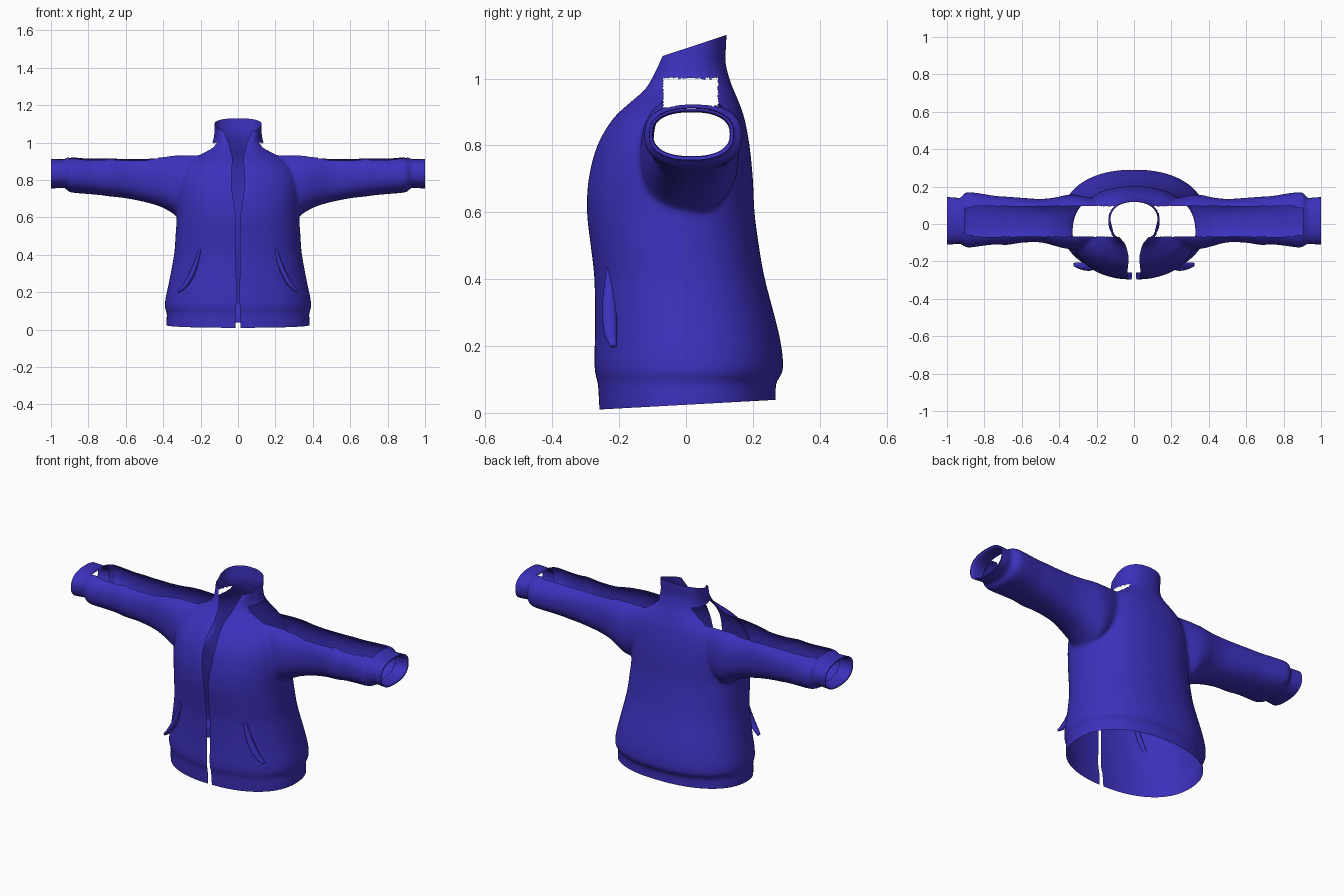
import bpy, bmesh, math
from mathutils import Vector

if "Cube" in bpy.data.objects:
    bpy.data.objects.remove(bpy.data.objects["Cube"], do_unlink=True)

blue = bpy.data.materials.new("blue_fleece")
blue.use_nodes = True
COLOUR = (0.045, 0.03, 0.5, 1)
blue.diffuse_color = COLOUR
blue.node_tree.nodes["Principled BSDF"].inputs["Base Color"].default_value = COLOUR


def smooth_rows(rows, steps=4):
    """Catmull-Rom interpolation between key sections."""
    out = []
    for i in range(len(rows) - 1):
        p0, p1 = Vector(rows[max(i - 1, 0)]), Vector(rows[i])
        p2, p3 = Vector(rows[i + 1]), Vector(rows[min(i + 2, len(rows) - 1)])
        for k in range(steps):
            t = k / steps
            out.append(p1 + (p2 - p0) * t / 2
                       + (p0 * 2 - p1 * 5 + p2 * 4 - p3) * t * t / 2
                       + (p1 * 3 - p0 - p2 * 3 + p3) * t ** 3 / 2)
    return out + [Vector(rows[-1])]


def section(power, n=64):
    """Unit rounded-box outline."""
    pts = []
    for i in range(n):
        a = 2 * math.pi * i / n
        pts.append([math.copysign(abs(v) ** (2 / power), v) for v in (math.cos(a), math.sin(a))])
    return pts


def loft(bm, rings, capped=True):
    loops = [[bm.verts.new(p) for p in ring] for ring in rings]
    for a, b in zip(loops, loops[1:]):
        for i in range(len(a)):
            j = (i + 1) % len(a)
            bm.faces.new((a[i], a[j], b[j], b[i]))
    if capped:
        bm.faces.new(loops[0][::-1])
        bm.faces.new(loops[-1])


def make_object(name, bm):
    mesh = bpy.data.meshes.new(name)
    bm.to_mesh(mesh)
    bm.free()
    ob = bpy.data.objects.new(name, mesh)
    bpy.context.collection.objects.link(ob)
    mesh.materials.append(blue)
    for p in mesh.polygons:
        p.use_smooth = True
    return ob


def mirror(ob):
    m = ob.modifiers.new("both_sides", 'MIRROR')
    m.merge_threshold = 0.002


def sleeve_ring(x, y0, y1, z0, z1, inset=0):
    return [(x, (y0 + y1) / 2 + ((y1 - y0) / 2 - inset) * c,
             (z0 + z1) / 2 + ((z1 - z0) / 2 - inset) * s) for c, s in section(2.4)]


# Torso and collar sections: height, half width, front, back
TORSO = [
    (-.06, .38, -.255, .265), (.03, .383, -.26, .268), (.09, .381, -.264, .27),
    (.12, .391, -.272, .288), (.17, .387, -.274, .289), (.25, .37, -.272, .275),
    (.4, .342, -.274, .236), (.5, .334, -.285, .218), (.6, .328, -.296, .205),
    (.7, .33, -.291, .2), (.8, .325, -.265, .19), (.88, .29, -.218, .175),
    (.93, .225, -.165, .158), (.965, .17, -.125, .143), (1, .137, -.102, .13),
    (1.05, .127, -.078, .118), (1.1, .126, -.06, .12), (1.2, .126, -.05, .124)]
# Sleeve sections: x, front, back, bottom, top
SLEEVE = [
    (.2, -.11, .13, .66, .955), (.3, -.135, .155, .6, .95), (.36, -.132, .155, .63, .945),
    (.42, -.118, .142, .66, .94), (.5, -.098, .134, .683, .935), (.6, -.1, .14, .703, .93),
    (.68, -.112, .146, .712, .93), (.74, -.109, .15, .72, .927), (.82, -.118, .163, .727, .926),
    (.88, -.126, .17, .732, .926), (.908, -.12, .164, .74, .922), (.925, -.106, .14, .758, .912),
    (.96, -.108, .142, .757, .912), (1.04, -.115, .147, .752, .914)]

# Solid body, fused into one cloth surface
bm = bmesh.new()
loft(bm, [[(w * c, (f + b) / 2 + (b - f) / 2 * s, z) for c, s in section(2.25)]
          for z, w, f, b in smooth_rows(TORSO)])
rows = smooth_rows(SLEEVE)
loft(bm, [sleeve_ring(*r) for r in rows])
loft(bm, [[(-x, y, z) for x, y, z in sleeve_ring(*r)] for r in rows])
bmesh.ops.recalc_face_normals(bm, faces=bm.faces)
solid = make_object("body_solid", bm)
remesh = solid.modifiers.new("fuse", 'REMESH')
remesh.mode = 'VOXEL'
remesh.voxel_size = 0.009
soften = solid.modifiers.new("soften", 'SMOOTH')
soften.iterations = 6
bpy.context.view_layer.update()
bm = bmesh.new()
bm.from_object(solid, bpy.context.evaluated_depsgraph_get())
bpy.data.objects.remove(solid, do_unlink=True)


def trim(point, normal):
    bmesh.ops.bisect_plane(bm, geom=bm.verts[:] + bm.edges[:] + bm.faces[:], dist=1e-5,
                           plane_co=point, plane_no=normal, clear_outer=True)


# Trim middle, cuff end, hem and sloping collar rim
trim((0, 0, 0), (-1, 0, 0))
trim((1, 0, 0), (1, 0, 0))
trim((0, -.26, .01), (0, .055, -1))
trim((0, .12, 1.13), (0, -.33, 1))

# Open shoulder and upper sleeve
bm.normal_update()
holes = []
for f in bm.faces:
    c = f.calc_center_median()
    half = .082 if c.x < .86 else .07
    if .105 < c.x < .905 and abs(c.y - .014) < half and .83 < c.z < 1.0 and f.normal.z > -.2:
        holes.append(f)
bmesh.ops.delete(bm, geom=holes, context='FACES')

# Front opening, wider towards the neck
GAP = [(0, .013), (.15, .009), (.5, .01), (.62, .014), (.72, .03), (.82, .036),
       (.92, .028), (1, .05), (1.08, .085), (2, .1)]


def gap_at(z):
    for (z0, g0), (z1, g1) in zip(GAP, GAP[1:]):
        if z <= z1:
            return g0 + (g1 - g0) * max(z - z0, 0) / (z1 - z0)
    return GAP[-1][1]


for v in bm.verts:
    reach = .13 if v.co.z < 1 else .12
    if v.co.x < reach and v.co.y < .02:
        g = gap_at(v.co.z) * min(1, (.02 - v.co.y) / .06)
        v.co.x = g + v.co.x * (1 - g / reach)
mirror(make_object("jacket_body", bm))

# Folded inside of the cuffs
bm = bmesh.new()
end = (-.112, .145, .754, .913)
loft(bm, [sleeve_ring(x, *end, inset) for x, inset in
          ((.998, .002), (1, .006), (.99, .012), (.955, .014), (.92, .012))], capped=False)
mirror(make_object("cuff_lining", bm))

# Raised slanted pocket edges
path = smooth_rows([(.2, -.226, .44), (.222, -.226, .36), (.25, -.222, .29),
                    (.285, -.216, .235), (.32, -.205, .2)])
bm = bmesh.new()
rings = []
for i, p in enumerate(path):
    t = i / (len(path) - 1)
    size = .004 + .018 * math.sin(math.pi * min(1, t * .8 + .1))
    rings.append([p + Vector((.5 * size * c, -size * s - .012 * t, .5 * size * c))
                  for c, s in section(2, 12)])
loft(bm, rings)
bmesh.ops.recalc_face_normals(bm, faces=bm.faces)
mirror(make_object("pocket_welt", bm))
